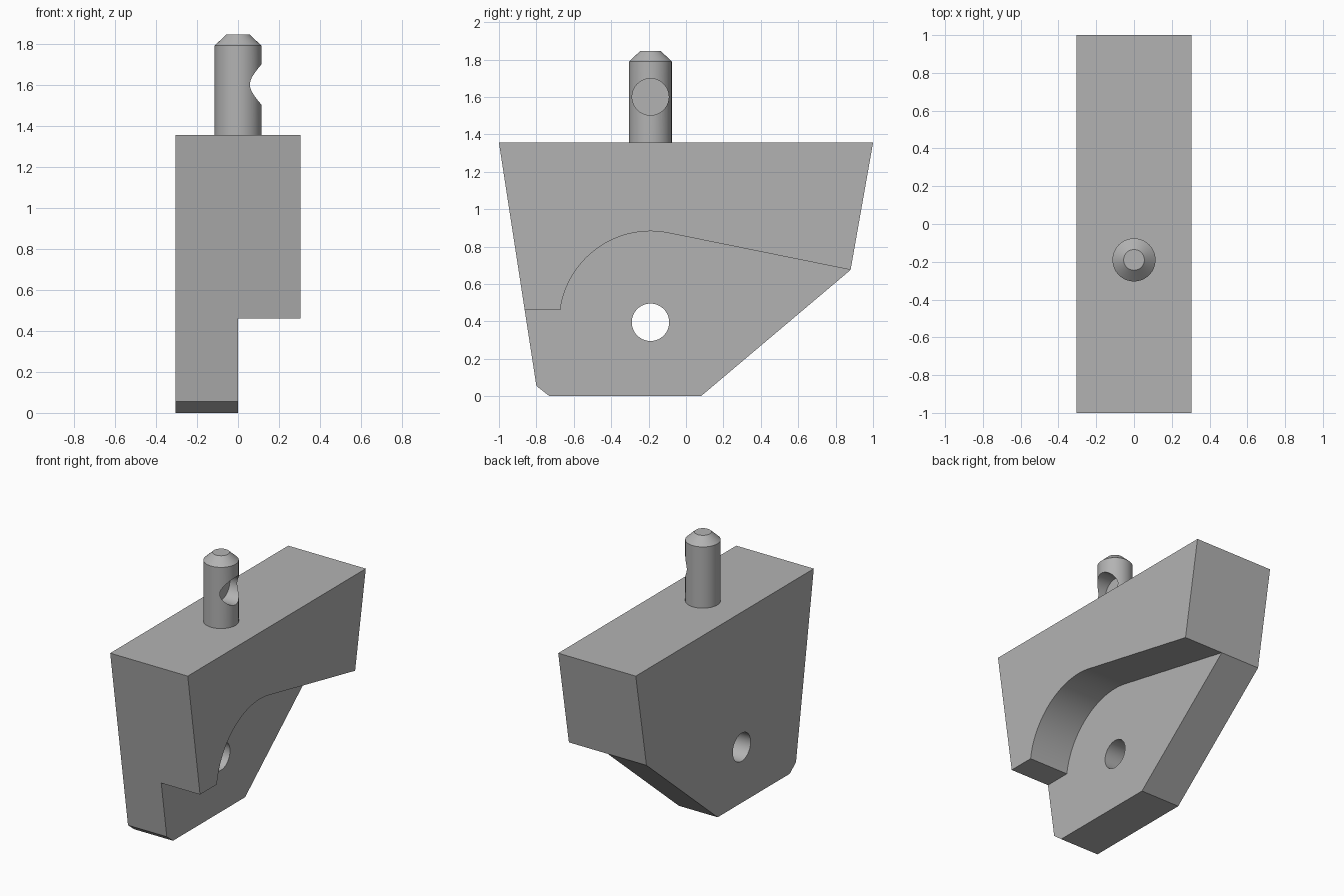
import bpy, bmesh, math
from mathutils import Matrix, Vector

if "Cube" in bpy.data.objects:
    bpy.data.objects.remove(bpy.data.objects["Cube"])

grey = bpy.data.materials.new("plain_grey")
grey.use_nodes = True
grey.diffuse_color = (0.45, 0.45, 0.45, 1)
grey.node_tree.nodes["Principled BSDF"].inputs["Base Color"].default_value = (0.45, 0.45, 0.45, 1)

HALF = 0.305            # half the block thickness
AXIS_Y = -0.19          # shared by the pin, the bore and the rounded step
BORE_Z = 0.395
TOP = 1.355


def finish(name, bm):
    bmesh.ops.recalc_face_normals(bm, faces=bm.faces)
    mesh = bpy.data.meshes.new(name)
    bm.to_mesh(mesh)
    bm.free()
    mesh.materials.append(grey)
    obj = bpy.data.objects.new(name, mesh)
    bpy.context.collection.objects.link(obj)
    return obj


def slab(name, profile, x0, x1):
    """Extrude a (y, z) profile along x."""
    bm = bmesh.new()
    face = bm.faces.new([bm.verts.new((x0, y, z)) for y, z in profile])
    ext = bmesh.ops.extrude_face_region(bm, geom=[face])
    verts = [v for v in ext["geom"] if isinstance(v, bmesh.types.BMVert)]
    bmesh.ops.translate(bm, verts=verts, vec=(x1 - x0, 0, 0))
    return finish(name, bm)


def rod_profile(z, radius, n=64):
    return [(AXIS_Y + radius * math.cos(2 * math.pi * i / n),
             z + radius * math.sin(2 * math.pi * i / n)) for i in range(n)]


def turned(name, rings, n=64):
    """Stack (radius, z) rings into a capped solid of revolution."""
    bm = bmesh.new()
    bmesh.ops.create_circle(bm, cap_ends=True, segments=n, radius=rings[0][0],
                            matrix=Matrix.Translation((0, AXIS_Y, rings[0][1])))
    edges = bm.edges[:]
    for (r0, z0), (r1, z1) in zip(rings, rings[1:]):
        ext = bmesh.ops.extrude_edge_only(bm, edges=edges)["geom"]
        verts = [g for g in ext if isinstance(g, bmesh.types.BMVert)]
        edges = [g for g in ext if isinstance(g, bmesh.types.BMEdge)]
        for v in verts:
            v.co = Vector((v.co.x * r1 / r0, AXIS_Y + (v.co.y - AXIS_Y) * r1 / r0, z1))
    bmesh.ops.contextual_create(bm, geom=edges)
    return finish(name, bm)


def cut(obj, cutter):
    cutter.hide_render = True
    mod = obj.modifiers.new("cut", "BOOLEAN")
    mod.operation = "DIFFERENCE"
    mod.solver = "EXACT"
    mod.object = cutter
    bpy.context.view_layer.objects.active = obj
    bpy.ops.object.modifier_apply(modifier=mod.name)
    bpy.data.objects.remove(cutter)


# Tapered block
block = slab("block", [(-1, TOP), (1, TOP), (0.88, 0.675), (0.08, 0),
                       (-0.73, 0), (-0.8, 0.055)], -HALF, HALF)

# Stepped recess on the left half: flat ledge, round shoulder, sloping run-out
R, steps = 0.487, 32
start, end = math.radians(172.3), math.radians(78.5)
arc = [start + (end - start) * i / steps for i in range(steps + 1)]
recess = [(-1.2, 0.46)]
recess += [(AXIS_Y + R * math.cos(a), BORE_Z + R * math.sin(a)) for a in arc]
recess += [(0.88, 0.675), (1.2, 0.61), (1.2, -0.2), (-1.2, -0.2)]
cut(block, slab("recess_cutter", recess, 0, 0.5))

# Through bore
cut(block, slab("bore_cutter", rod_profile(BORE_Z, 0.1), -0.5, 0.5))

# Pin with chamfered tip and blind side hole
pin = turned("pin", [(0.114, TOP), (0.114, 1.79), (0.055, 1.845)])
cut(pin, slab("pin_hole_cutter", rod_profile(1.6, 0.098), 0, 0.3))

# Smooth the round walls, keep the hard edges
for obj in (block, pin):
    bpy.ops.object.select_all(action="DESELECT")
    obj.select_set(True)
    bpy.context.view_layer.objects.active = obj
    bpy.ops.object.shade_smooth_by_angle(angle=math.radians(25))
